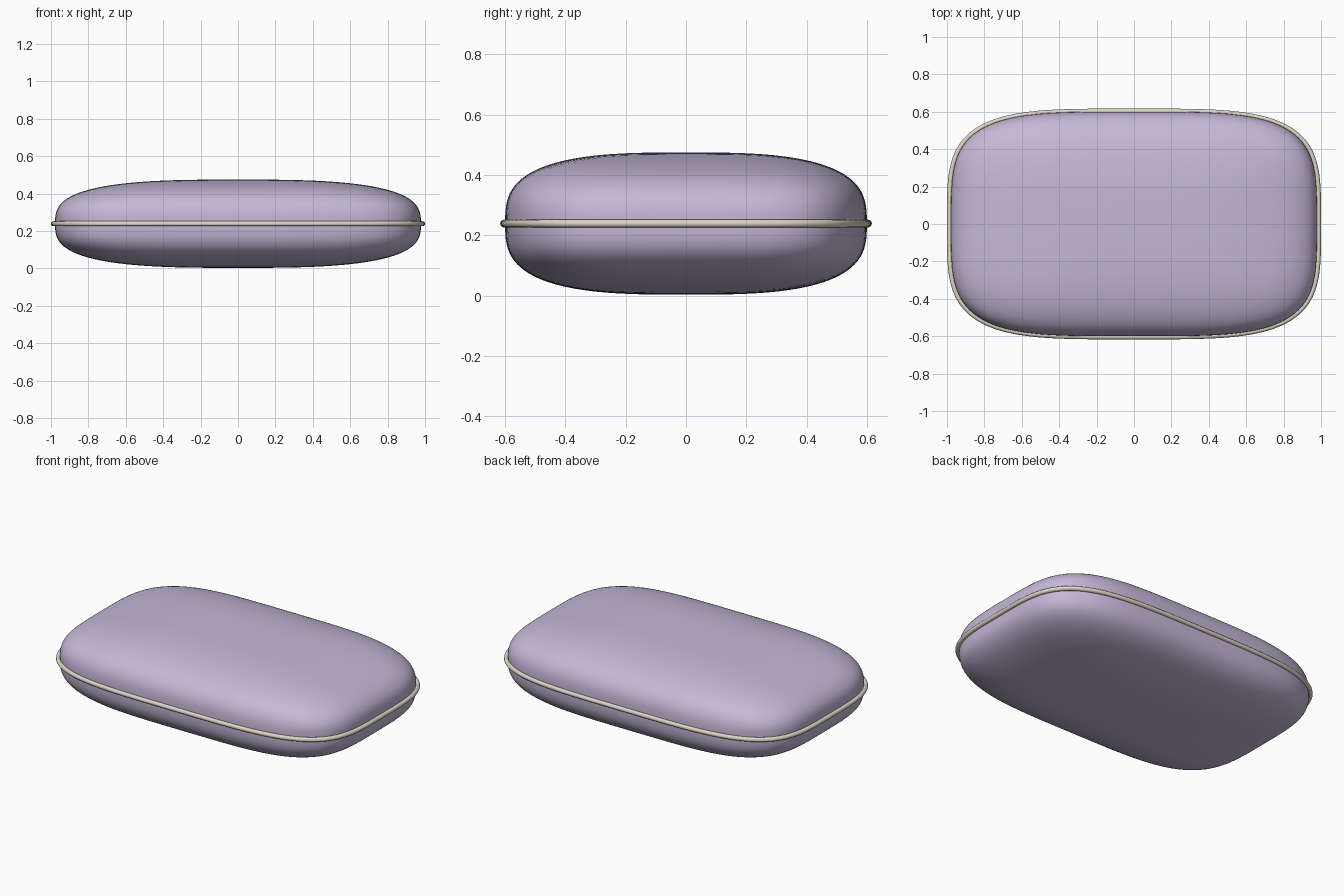
import bpy, bmesh, math
from mathutils import Vector

if "Cube" in bpy.data.objects:
    bpy.data.objects.remove(bpy.data.objects["Cube"])

HX, HY, HZ, CZ = 0.978, 0.60, 0.236, 0.239
N_PLAN, N_SIDE = 4.0, 3.0   # roundness exponents seen from above and from the side


def material(name, rgb):
    m = bpy.data.materials.new(name)
    m.diffuse_color = (*rgb, 1)
    m.use_nodes = True
    m.node_tree.nodes["Principled BSDF"].inputs["Base Color"].default_value = m.diffuse_color
    return m


# Pillow body: subdivided cube pushed out to a superellipsoid
bm = bmesh.new()
bmesh.ops.create_cube(bm, size=2)
bmesh.ops.subdivide_edges(bm, edges=bm.edges[:], cuts=39, use_grid_fill=True)
for v in bm.verts:
    d = Vector([math.tan(c * math.pi / 4) for c in v.co])
    plan = (abs(d.x) ** N_PLAN + abs(d.y) ** N_PLAN) ** (N_SIDE / N_PLAN)
    d /= (plan + abs(d.z) ** N_SIDE) ** (1 / N_SIDE)
    v.co = (d.x * HX, d.y * HY, d.z * HZ + CZ)
mesh = bpy.data.meshes.new("cushion_body")
bm.to_mesh(mesh)
bm.free()
mesh.shade_smooth()
body = bpy.data.objects.new("cushion_body", mesh)
body.data.materials.append(material("lilac_fabric", (0.56, 0.48, 0.68)))
bpy.context.collection.objects.link(body)

# Piping: round cord along the seam
curve = bpy.data.curves.new("seam_piping", "CURVE")
curve.dimensions = "3D"
curve.bevel_depth = 0.0133
curve.bevel_resolution = 4
COUNT = 128
spline = curve.splines.new("POLY")
spline.points.add(COUNT - 1)
spline.use_cyclic_u = True
for i, p in enumerate(spline.points):
    a = 2 * math.pi * i / COUNT
    c, s = math.cos(a), math.sin(a)
    r = (abs(c) ** N_PLAN + abs(s) ** N_PLAN) ** (-1 / N_PLAN)
    p.co = (0.9867 * r * c, 0.6035 * r * s, CZ, 1)
spline.use_smooth = True
piping = bpy.data.objects.new("seam_piping", curve)
curve.materials.append(material("cream_cord", (0.72, 0.67, 0.56)))
bpy.context.collection.objects.link(piping)
